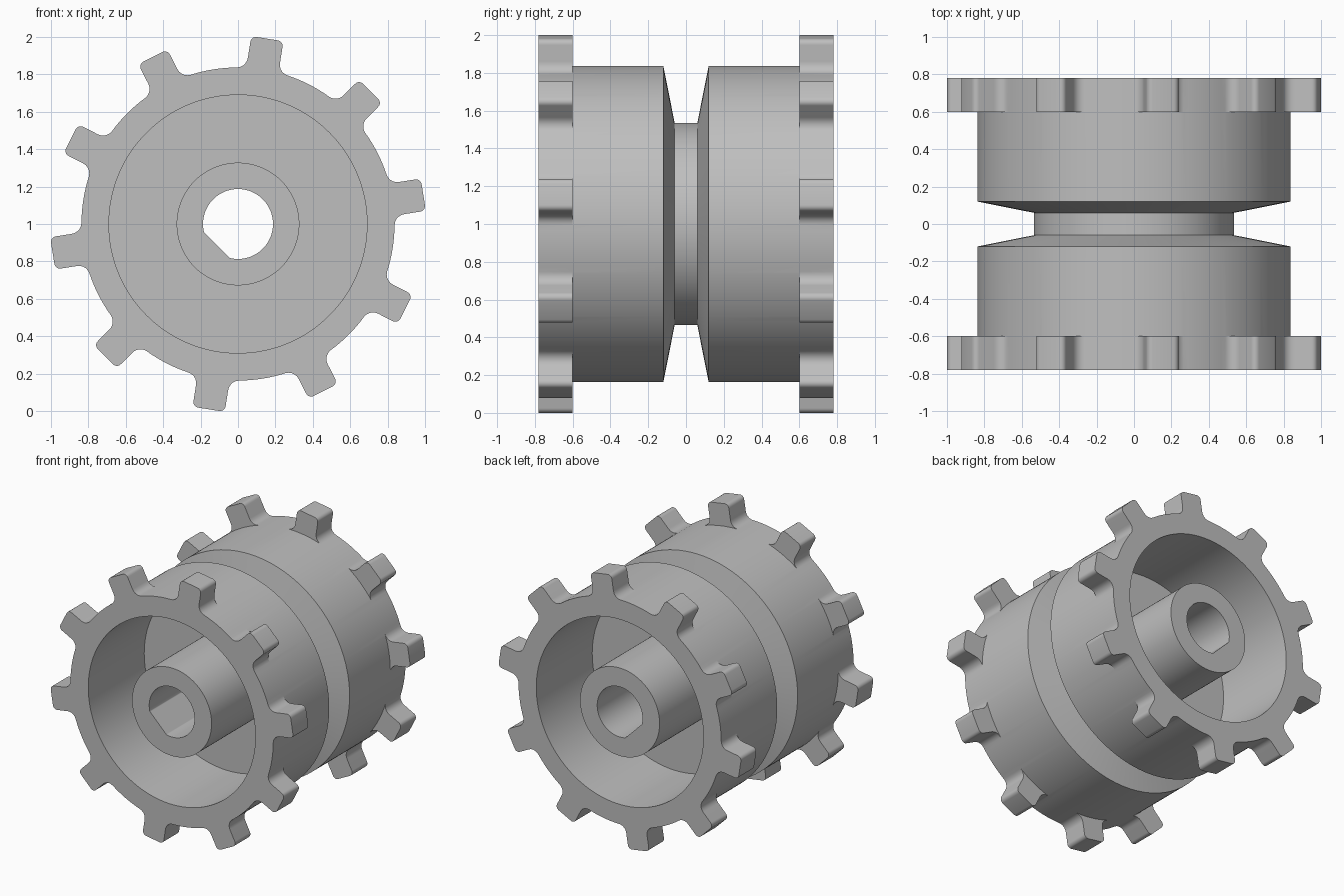
import bpy
import bmesh
from math import pi, sin, cos, atan2, sqrt, radians

cube = bpy.data.objects.get("Cube")
if cube:
    bpy.data.objects.remove(cube, do_unlink=True)

# Main sizes
TEETH, FIRST = 10, radians(9)
DRUM, TIP, CAVITY, HUB, BORE, FLAT, NECK = 0.837, 1.003, 0.69, 0.328, 0.187, 0.16, 0.535
END, PLATE, WEB, LIP, SLOT = 0.78, 0.6, 0.12, 0.12, 0.06
HALF, FILLET, ROUND = 0.087, 0.06, 0.03
ARC, GAP = 6, 8


def arc(cx, cy, r, a, b):
    steps = [a + (b - a) * i / (ARC - 1) for i in range(ARC)]
    return [(cx + r * cos(s), cy + r * sin(s)) for s in steps]


# Outline of one tooth pointing along its own axis: root fillet, then rounded corner
root_t = HALF + FILLET
root_d = sqrt((DRUM + FILLET) ** 2 - root_t ** 2)
edge = atan2(root_t, root_d)
side = arc(root_d, root_t, FILLET, pi + edge, 1.5 * pi)
side += arc(TIP - ROUND, HALF - ROUND, ROUND, pi / 2, 0)
tooth = [(d, -t) for d, t in side] + side[::-1]

# Matching toothed outline and angles for all the round loops
pitch = 2 * pi / TEETH
outline, angles = [], []
for k in range(TEETH):
    mid = FIRST + k * pitch
    for i, (d, t) in enumerate(tooth):
        outline.append((d * cos(mid) - t * sin(mid), d * sin(mid) + t * cos(mid)))
        angles.append(mid - edge + 2 * edge * i / (len(tooth) - 1))
    for i in range(1, GAP + 1):
        a = mid + edge + (pitch - 2 * edge) * i / (GAP + 1)
        outline.append((DRUM * cos(a), DRUM * sin(a)))
        angles.append(a)


def circle(r):
    return [(r * cos(a), r * sin(a)) for a in angles]


def d_bore():
    pts = []
    for a in angles:
        c = cos(a - radians(225))
        r = min(BORE, FLAT / c) if c > 0 else BORE
        pts.append((r * cos(a), r * sin(a)))
    return pts


# Loops from the bore, over the end, to the middle groove; then mirrored
front = [(d_bore(), END), (circle(HUB), END), (circle(HUB), WEB),
         (circle(CAVITY), WEB), (circle(CAVITY), END),
         (outline, END), (outline, PLATE), (circle(DRUM), PLATE),
         (circle(DRUM), LIP), (circle(NECK), SLOT)]
loops = [(p, -y) for p, y in front] + front[::-1]

bm = bmesh.new()
rings = [[bm.verts.new((x, y, z + 1)) for x, z in pts] for pts, y in loops]
n = len(angles)
for j, ring in enumerate(rings):
    nxt = rings[(j + 1) % len(rings)]
    for i in range(n):
        k = (i + 1) % n
        bm.faces.new((ring[i], ring[k], nxt[k], nxt[i]))
bmesh.ops.remove_doubles(bm, verts=bm.verts, dist=0.00005)
bmesh.ops.recalc_face_normals(bm, faces=bm.faces)
mesh = bpy.data.meshes.new("sprocket_drum")
bm.to_mesh(mesh)
bm.free()

# Plain grey material
grey = bpy.data.materials.new("plain_grey")
grey.use_nodes = True
colour = (0.52, 0.52, 0.52, 1)
grey.diffuse_color = colour
grey.node_tree.nodes["Principled BSDF"].inputs["Base Color"].default_value = colour
mesh.materials.append(grey)

drum = bpy.data.objects.new("sprocket_drum", mesh)
bpy.context.collection.objects.link(drum)
bpy.ops.object.select_all(action="DESELECT")
drum.select_set(True)
bpy.context.view_layer.objects.active = drum
bpy.ops.object.shade_smooth_by_angle(angle=radians(25))
